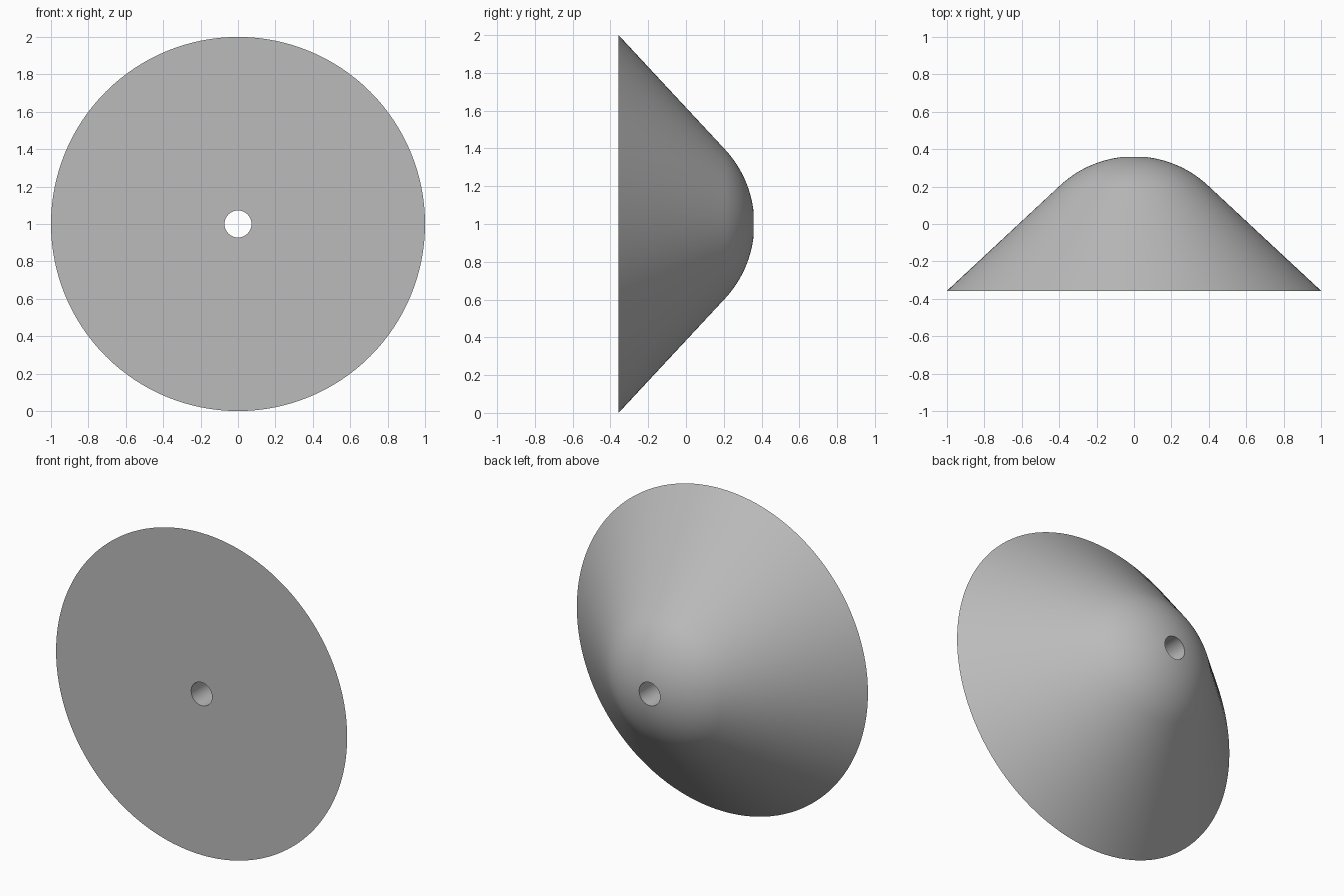
import bpy
import bmesh
from math import sin, cos, asin, sqrt, radians, pi
from mathutils import Vector

cube = bpy.data.objects.get("Cube")
if cube:
    bpy.data.objects.remove(cube, do_unlink=True)

# Main dimensions
RIM = 1.0
HALF_DEPTH = 0.357
BORE = 0.072
NOSE = 0.58
SLOPE = radians(43)
ARC_STEPS = 16
SEGMENTS = 128

# Plain grey
grey = bpy.data.materials.new("plain_grey")
colour = (0.5, 0.5, 0.5, 1)
grey.use_nodes = True
grey.diffuse_color = colour
grey.node_tree.nodes["Principled BSDF"].inputs["Base Color"].default_value = colour

# Closed half-section: flat front, sloping side, rounded nose, bore
centre_y = HALF_DEPTH - sqrt(NOSE**2 - BORE**2)
end = asin(BORE / NOSE)
section = [(BORE, -HALF_DEPTH), (RIM, -HALF_DEPTH)]
for i in range(ARC_STEPS + 1):
    a = SLOPE + (end - SLOPE) * i / ARC_STEPS
    section.append((NOSE * sin(a), centre_y + NOSE * cos(a)))

# Revolve the section around the front-to-back axis
bm = bmesh.new()
verts = [bm.verts.new((r, y, 0)) for r, y in section]
edges = [bm.edges.new((v, verts[(i + 1) % len(verts)])) for i, v in enumerate(verts)]
bmesh.ops.spin(bm, geom=verts + edges, cent=Vector(), axis=(0, 1, 0),
               angle=2 * pi, steps=SEGMENTS, use_merge=True)
bmesh.ops.remove_doubles(bm, verts=bm.verts, dist=1e-5)
bmesh.ops.recalc_face_normals(bm, faces=bm.faces)
mesh = bpy.data.meshes.new("rounded_cone")
bm.to_mesh(mesh)
bm.free()
mesh.materials.append(grey)

cone = bpy.data.objects.new("rounded_cone", mesh)
cone.location.z = RIM
bpy.context.collection.objects.link(cone)

# Smooth curves, crisp rim and bore edges
bpy.ops.object.select_all(action="DESELECT")
cone.select_set(True)
bpy.context.view_layer.objects.active = cone
bpy.ops.object.shade_smooth_by_angle(angle=radians(30))
